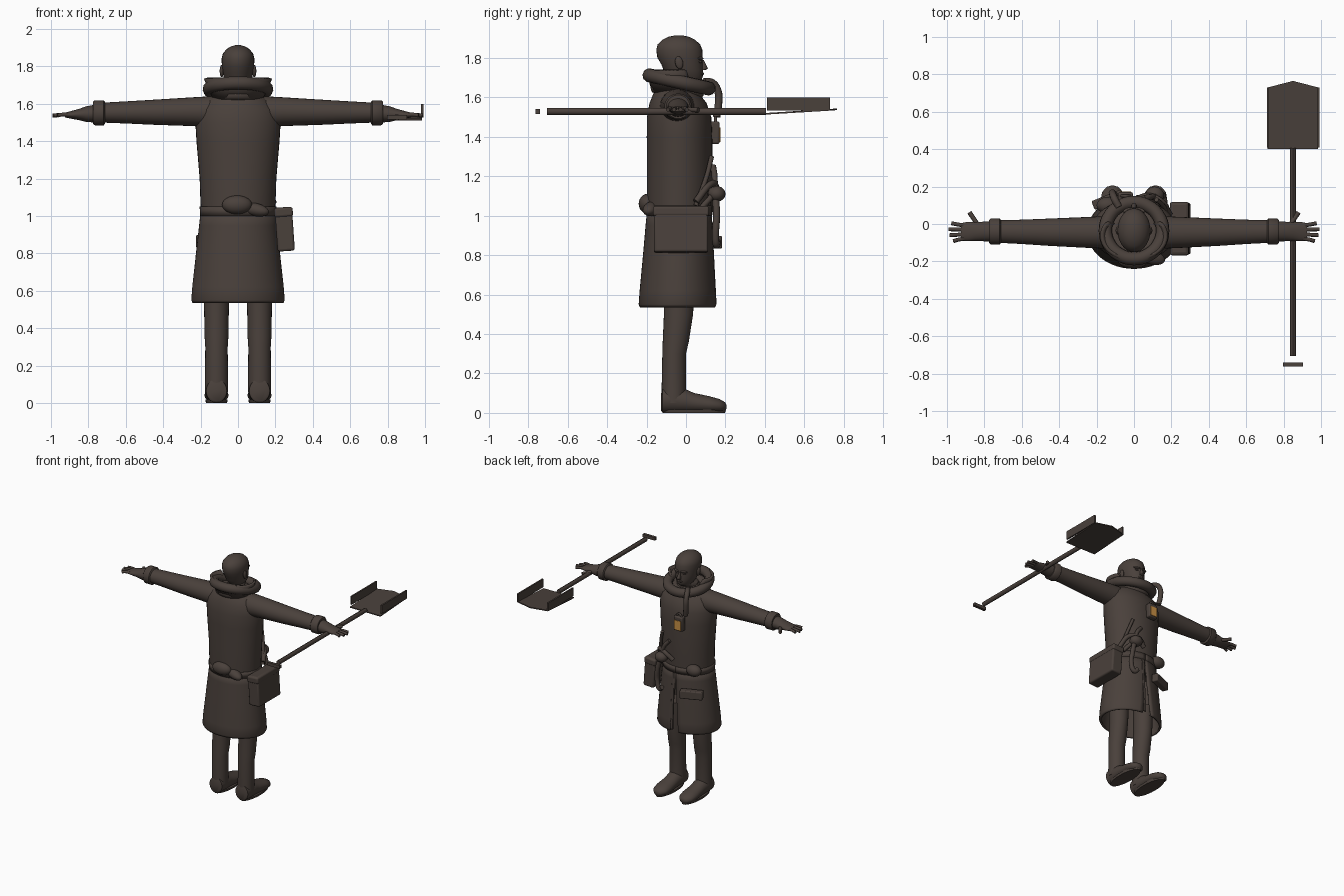
import bpy, bmesh, math
from mathutils import Matrix, Vector


def material(name, rgb):
    m = bpy.data.materials.new(name)
    m.diffuse_color = (*rgb, 1)
    return m


CLOTH = material("dark_brown", (0.068, 0.052, 0.044))
AMBER = material("lamp_amber", (0.58, 0.28, 0.06))


def finish(ob, mat=CLOTH, smooth=45):
    ob.data.materials.clear()
    ob.data.materials.append(mat)
    bpy.ops.object.select_all(action='DESELECT')
    ob.select_set(True)
    bpy.context.view_layer.objects.active = ob
    if smooth:
        bpy.ops.object.shade_smooth_by_angle(angle=math.radians(smooth))
    return ob


def from_bmesh(name, bm, mat=CLOTH, smooth=45):
    bmesh.ops.recalc_face_normals(bm, faces=bm.faces)
    me = bpy.data.meshes.new(name)
    bm.to_mesh(me)
    bm.free()
    ob = bpy.data.objects.new(name, me)
    bpy.context.collection.objects.link(ob)
    return finish(ob, mat, smooth)


def loft(name, rings, axis='z', n=28, thickness=0):
    """Rings are (t, c1, c2, r1, r2[, gap degrees]); thickness > 0 makes an open shell."""
    bm = bmesh.new()
    loops = []
    for t, c1, c2, r1, r2, *gap in rings:
        g = gap[0] if gap else 0
        loop = []
        for i in range(n + (1 if gap else 0)):
            a = math.radians(90 + g + i * (360 - 2 * g) / n)
            u, v = c1 + r1 * math.cos(a), c2 + r2 * math.sin(a)
            loop.append(bm.verts.new({'x': (t, u, v), 'y': (u, t, v), 'z': (u, v, t)}[axis]))
        loops.append(loop)
    count = len(loops[0])
    for a, b in zip(loops, loops[1:]):
        for i in range(n):
            j = (i + 1) % count
            bm.faces.new((a[i], a[j], b[j], b[i]))
    if not thickness:
        bm.faces.new(loops[0])
        bm.faces.new(loops[-1])
    ob = from_bmesh(name, bm)
    if thickness:
        mod = ob.modifiers.new("thickness", 'SOLIDIFY')
        mod.thickness = thickness
        mod.offset = -1
    return ob


def box(name, loc, size, bevel=0.0, rot=(0, 0, 0), mat=CLOTH):
    bpy.ops.mesh.primitive_cube_add(size=1, location=loc, rotation=rot)
    ob = bpy.context.object
    ob.name = name
    ob.data.transform(Matrix.Diagonal((*size, 1)))
    if bevel:
        mod = ob.modifiers.new("bevel", 'BEVEL')
        mod.width, mod.segments = bevel, 3
    return finish(ob, mat)


def ball(name, loc, size, rot=(0, 0, 0)):
    bpy.ops.mesh.primitive_uv_sphere_add(segments=20, ring_count=12, location=loc, rotation=rot)
    ob = bpy.context.object
    ob.name = name
    ob.data.transform(Matrix.Diagonal((*size, 1)))
    return finish(ob, smooth=60)


def tube(name, points, radius, closed=False, flat=1.0):
    cu = bpy.data.curves.new(name, 'CURVE')
    cu.dimensions = '3D'
    cu.bevel_depth, cu.bevel_resolution, cu.resolution_u = radius, 3, 5
    cu.use_fill_caps = True
    sp = cu.splines.new('BEZIER')
    sp.bezier_points.add(len(points) - 1)
    for bp, p in zip(sp.bezier_points, points):
        bp.co = p
        bp.handle_left_type = bp.handle_right_type = 'AUTO'
    sp.use_cyclic_u = closed
    ob = bpy.data.objects.new(name, cu)
    bpy.context.collection.objects.link(ob)
    bpy.ops.object.select_all(action='DESELECT')
    ob.select_set(True)
    bpy.context.view_layer.objects.active = ob
    bpy.ops.object.convert(target='MESH')
    return finish(bpy.context.object, smooth=60)


def ring_points(rx, ry, cy, z, slope, n=12):
    return [(rx * math.cos(a), cy + ry * math.sin(a), z - slope * math.sin(a))
            for a in (2 * math.pi * i / n for i in range(n))]


# Coat: torso, skirt with a front slit, belt
loft("coat_torso", [(0.98, 0, -.035, .195, .16), (1.05, 0, -.035, .2, .163), (1.2, 0, -.032, .205, .166),
                    (1.4, 0, -.033, .222, .166), (1.5, 0, -.035, .228, .163), (1.57, 0, -.04, .215, .145),
                    (1.62, 0, -.05, .165, .115), (1.66, 0, -.05, .1, .09)], n=40)
loft("coat_skirt", [(.535, 0, -.042, .243, .192, 9), (.55, 0, -.042, .25, .198, 9), (.62, 0, -.041, .245, .194, 7),
                    (.8, 0, -.038, .225, .18, 4), (.95, 0, -.036, .208, .169, 1), (1.03, 0, -.035, .199, .162, .2)],
     n=48, thickness=.015)
loft("belt", [(1.0, 0, -.035, .203, .168, .1), (1.05, 0, -.035, .205, .169, .1)], n=48, thickness=.012)
box("slit_edge", (.022, .137, .78), (.022, .012, .46), .004, (math.radians(3), 0, 0))

# Collar: upright back flap and rolled rings
loft("upright_collar", [(1.63, 0, -.06, .115, .095, 50), (1.7, 0, -.06, .15, .115, 55),
                        (1.74, 0, -.065, .165, .115, 60)], n=30, thickness=.018)
tube("collar_roll", ring_points(.153, .15, -.035, 1.678, .033), .036, True)
tube("collar_base", ring_points(.105, .1, -.045, 1.635, .015), .036, True)

# Head with neck, nose, brow, lips, eyes and ears
loft("head", [(1.6, 0, -.05, .07, .075), (1.67, 0, -.035, .066, .078), (1.685, 0, 0, .05, .078),
              (1.705, 0, -.005, .064, .09), (1.735, 0, -.013, .075, .1), (1.765, 0, -.02, .081, .104),
              (1.8, 0, -.03, .086, .115), (1.84, 0, -.034, .088, .117), (1.868, 0, -.036, .081, .108),
              (1.892, 0, -.037, .062, .082), (1.907, 0, -.037, .038, .05), (1.914, 0, -.037, .012, .015)])
loft("nose", [(1.738, 0, .085, .016, .014), (1.746, 0, .092, .017, .02), (1.765, 0, .086, .011, .016),
              (1.79, 0, .08, .008, .009)], n=12)
ball("lips", (0, .08, 1.719), (.024, .011, .008))
for side, s in (("left", -1), ("right", 1)):
    ball(side + "_brow", (s * .033, .074, 1.797), (.028, .012, .008), (0, 0, -s * .35))
    ball(side + "_eye", (s * .033, .071, 1.78), (.015, .01, .007), (0, 0, -s * .35))
    ball(side + "_ear", (s * .087, -.035, 1.775), (.011, .02, .033), (.2, 0, 0))

# Limbs, built on each side
for side, s in (("left", -1), ("right", 1)):
    loft(side + "_sleeve", [(s * .1, -.045, 1.555, .085, .087), (s * .17, -.045, 1.557, .086, .082),
                            (s * .24, -.045, 1.558, .083, .077), (s * .45, -.044, 1.555, .073, .067),
                            (s * .6, -.042, 1.554, .065, .059), (s * .73, -.04, 1.553, .06, .053)], 'x')
    loft(side + "_cuff", [(s * .712, -.04, 1.552, .062, .06), (s * .718, -.04, 1.552, .07, .067),
                          (s * .765, -.04, 1.552, .07, .067), (s * .775, -.04, 1.552, .06, .06)], 'x')
    loft(side + "_glove", [(s * .76, -.04, 1.548, .054, .048), (s * .81, -.04, 1.545, .052, .042),
                           (s * .85, -.04, 1.543, .05, .03), (s * .89, -.04, 1.541, .052, .021),
                           (s * .925, -.042, 1.54, .046, .013)], 'x')
    for i, (y0, y1, tip) in enumerate(((-.078, -.092, .965), (-.055, -.06, .985),
                                       (-.03, -.028, .992), (-.008, .004, .975))):
        tube(f"{side}_finger_{i + 1}", [(s * .905, y0, 1.542), (s * .945, (y0 + y1) / 2, 1.542),
                                        (s * tip, y1, 1.537)], .0105)
    tube(side + "_thumb", [(s * .835, -.005, 1.54), (s * .858, .03, 1.537), (s * .88, .062, 1.535)], .0125)
    # Trouser legs and boots
    x = s * .115
    loft(side + "_leg", [(.05, x, -.062, .06, .06), (.1, x, -.062, .061, .062), (.3, x, -.06, .06, .06),
                         (.36, x, -.052, .064, .066), (.5, x, -.038, .066, .074), (.7, x, -.035, .07, .08)])
    loft(side + "_boot", [(-.126, x, .055, .035, .045), (-.118, x, .065, .055, .063), (-.06, x, .066, .06, .065),
                          (.0, x, .06, .058, .059), (.04, x, .051, .058, .05), (.12, x, .042, .064, .042),
                          (.17, x, .036, .056, .034), (.198, x, .032, .032, .022), (.205, x, .031, .01, .01)], 'y')
    loft(side + "_sole", [(0, x, .04, .056, .158), (.018, x, .04, .06, .163)])

# Shoulder bag and its lid
box("bag", (.25, -.025, .93), (.092, .275, .235), .012, (0, math.radians(-4), 0))
box("bag_lid", (.243, -.025, 1.02), (.1, .285, .05), .012, (0, math.radians(-4), 0))

# Cloth bundles, pouches and the pocket flap around the waist
ball("back_bundle", (-.005, -.195, 1.06), (.08, .045, .05))
ball("back_bundle_fold", (.09, -.175, 1.035), (.08, .04, .035), (0, .2, -.3))
ball("front_bundle", (-.14, .1, 1.045), (.06, .045, .045))
box("pocket_flap", (-.14, .13, .865), (.17, .05, .065), .008, (0, 0, math.radians(22)))

# Draped straps and hanging hose
tube("drape_long", [(.05, .138, 1.25), (.09, .145, 1.2), (.12, .14, 1.12), (.17, .08, 1.04)], .015)
tube("drape_cross", [(.02, .135, 1.1), (.08, .15, 1.15), (.14, .125, 1.16), (.19, .05, 1.07)], .017)
tube("drape_back", [(.12, .13, 1.3), (.15, .105, 1.2), (.185, .05, 1.05)], .012)
ball("strap_knot", (.11, .155, 1.11), (.05, .045, .04))
tube("hanging_hose", [(.12, .15, 1.1), (.145, .155, 1.0), (.15, .15, .9), (.125, .155, .85), (.1, .16, .87)], .018)

# Chest lamp and breathing hose
box("chest_lamp", (-.045, .148, 1.42), (.078, .045, .115), .01)
box("lamp_glass", (-.045, .171, 1.41), (.06, .008, .075), 0, (0, 0, 0), AMBER)
tube("lamp_hook", [(-.07, .15, 1.47), (-.045, .15, 1.495), (-.02, .15, 1.47)], .008)
tube("breathing_hose", [(-.08, .09, 1.68), (-.105, .135, 1.672), (-.115, .162, 1.63), (-.115, .165, 1.57),
                        (-.105, .155, 1.5)], .019)

# Shovel: shaft, grip bar, bent blade with side flanges
loft("shovel_shaft", [(-.705, .85, 1.528, .016, .018), (.405, .85, 1.528, .016, .018)], 'y', 8)
box("shovel_grip", (.85, -.752, 1.528), (.108, .022, .025))
bm = bmesh.new()
plan = ((.715, .4, 1.52), (.985, .4, 1.52), (.985, .73, 1.54), (.85, .765, 1.543), (.715, .73, 1.54))
low = [bm.verts.new(Vector(p) - Vector((0, 0, .008))) for p in plan]
high = [bm.verts.new(p) for p in plan]
bm.faces.new(low)
bm.faces.new(high)
for i in range(5):
    j = (i + 1) % 5
    bm.faces.new((low[i], low[j], high[j], high[i]))
from_bmesh("shovel_blade", bm, smooth=0)
for side, x in (("inner", .717), ("outer", .985)):
    box(f"shovel_{side}_flange", (x, .57, 1.567), (.012, .32, .066))
